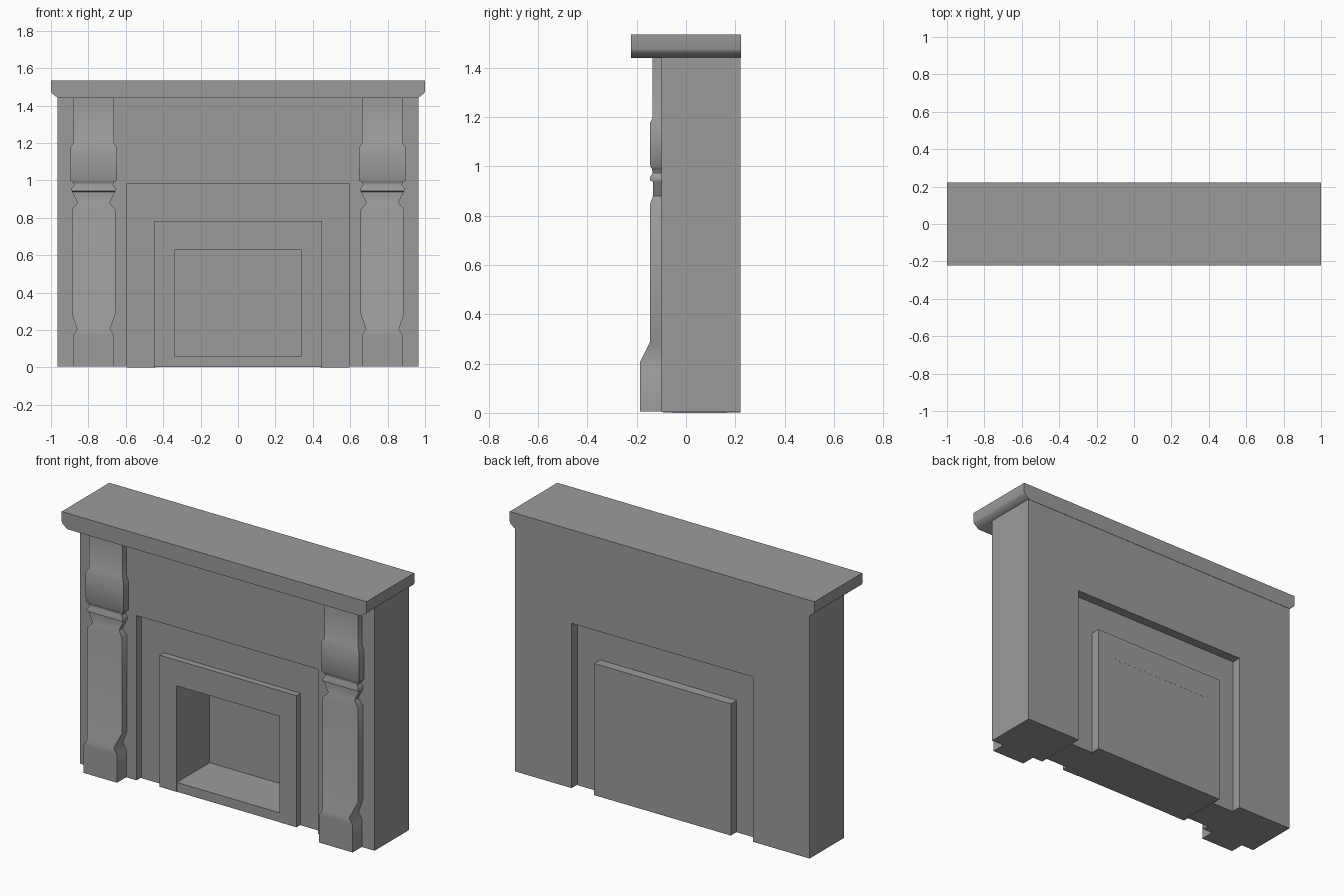
import bpy, bmesh, math

if "Cube" in bpy.data.objects:
    bpy.data.objects.remove(bpy.data.objects["Cube"])

# Dark grey stone
STONE = bpy.data.materials.new("dark_stone")
STONE.diffuse_color = (0.33, 0.33, 0.33, 1)
STONE.use_nodes = True
STONE.node_tree.nodes["Principled BSDF"].inputs["Base Color"].default_value = STONE.diffuse_color


def finish(name, bm):
    bmesh.ops.recalc_face_normals(bm, faces=bm.faces)
    for f in bm.faces:
        f.smooth = True
    mesh = bpy.data.meshes.new(name)
    bm.to_mesh(mesh)
    bm.free()
    mesh.set_sharp_from_angle(angle=math.radians(60))
    mesh.materials.append(STONE)
    ob = bpy.data.objects.new(name, mesh)
    bpy.context.collection.objects.link(ob)
    return ob


def extrude_xz(name, outline, y0, y1):
    """Extrude a front-view outline from y0 to y1."""
    bm = bmesh.new()
    face = bm.faces.new([bm.verts.new((x, y0, z)) for x, z in outline])
    ext = bmesh.ops.extrude_face_region(bm, geom=[face])
    verts = [v for v in ext["geom"] if isinstance(v, bmesh.types.BMVert)]
    bmesh.ops.translate(bm, verts=verts, vec=(0, y1 - y0, 0))
    # extrusion drops the start face when it is isolated, so close any gap
    edges = [e for e in bm.edges if e.is_boundary]
    if edges:
        bmesh.ops.holes_fill(bm, edges=edges)
    return finish(name, bm)


def surround(name, outer, top, inner, inner_top, y0, y1, z0=0.0):
    """Upside-down U shape around an opening."""
    return extrude_xz(name, [
        (-outer, z0), (-outer, top), (outer, top), (outer, z0),
        (inner, z0), (inner, inner_top), (-inner, inner_top), (-inner, z0)], y0, y1)


def block(name, half, z0, z1, y0, y1):
    return extrude_xz(name, [(-half, z0), (-half, z1), (half, z1), (half, z0)], y0, y1)


# Main body, recessed panel and inner frame
surround("chimney_body", 0.965, 1.442, 0.595, 0.98, -0.10, 0.221, 0.004)
surround("recessed_panel", 0.597, 0.982, 0.44, 0.77, -0.055, 0.165)
surround("firebox_frame", 0.448, 0.782, 0.337, 0.63, -0.093, 0.221, 0.002)

# Firebox floor and back
block("hearth_floor", 0.337, 0.002, 0.057, -0.091, 0.218)
block("firebox_back", 0.337, 0.002, 0.63, 0.216, 0.2205)

# Mantel shelf with chamfered ends
extrude_xz("mantel_shelf", [
    (-0.963, 1.44), (-0.995, 1.466), (-0.999, 1.475), (-0.999, 1.535),
    (0.999, 1.535), (0.999, 1.475), (0.995, 1.466), (0.963, 1.44)], -0.223, 0.223)

# Pilasters: rings of (height, half width, front y)
RINGS = [
    (0.005, 0.110, -0.187), (0.168, 0.110, -0.187), (0.205, 0.088, -0.187),
    (0.285, 0.116, -0.147), (0.845, 0.116, -0.147), (0.880, 0.086, -0.134),
    (0.938, 0.115, -0.134), (0.944, 0.118, -0.146), (0.957, 0.118, -0.146),
    (0.974, 0.104, -0.135), (0.990, 0.110, -0.138), (1.000, 0.124, -0.145),
    (1.175, 0.124, -0.147), (1.198, 0.110, -0.135), (1.442, 0.110, -0.135)]


def pilaster(name, cx):
    bm = bmesh.new()
    loops = []
    for z, w, y in RINGS:
        pts = [(-w, -0.09), (-w, y), (w, y), (w, -0.09)]
        loops.append([bm.verts.new((cx + px, py, z)) for px, py in pts])
    for a, b in zip(loops, loops[1:]):
        for i in range(4):
            j = (i + 1) % 4
            bm.faces.new((a[i], a[j], b[j], b[i]))
    bm.faces.new(loops[0])
    bm.faces.new(loops[-1])
    return finish(name, bm)


for side, label in ((-1, "left"), (1, "right")):
    pilaster("pilaster_" + label, side * 0.772)
